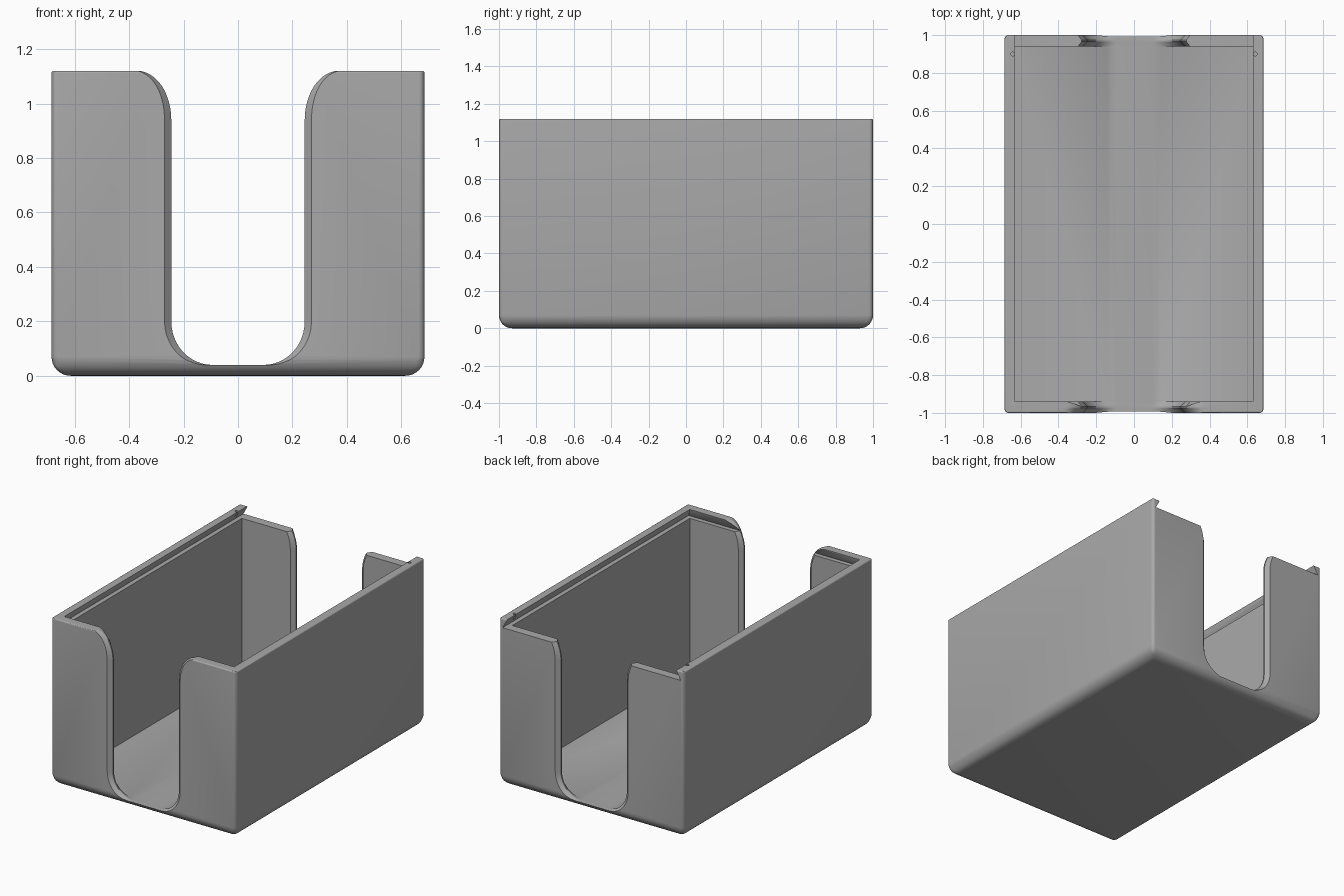
import bpy, bmesh, math

if "Cube" in bpy.data.objects:
    bpy.data.objects.remove(bpy.data.objects["Cube"], do_unlink=True)

W, L, H = 0.685, 1.0, 1.12          # outer half width, half length, height
IN_X, IN_Y, FLOOR = 0.63, 0.94, 0.04
LEDGE, UNDERCUT = 1.06, 0.03        # lid groove

grey = bpy.data.materials.new("plain grey")
grey.use_nodes = True
colour = (0.4, 0.4, 0.4, 1)
grey.diffuse_color = colour
grey.node_tree.nodes["Principled BSDF"].inputs["Base Color"].default_value = colour


def make(name, bm):
    bmesh.ops.recalc_face_normals(bm, faces=bm.faces)
    mesh = bpy.data.meshes.new(name)
    bm.to_mesh(mesh)
    bm.free()
    ob = bpy.data.objects.new(name, mesh)
    bpy.context.collection.objects.link(ob)
    mesh.materials.append(grey)
    return ob


def loft(name, rings):
    """Solid skinned through rings of equal point count."""
    bm = bmesh.new()
    rows = [[bm.verts.new(p) for p in ring] for ring in rings]
    n = len(rows[0])
    for a, b in zip(rows, rows[1:]):
        for i in range(n):
            j = (i + 1) % n
            bm.faces.new((a[i], a[j], b[j], b[i]))
    bm.faces.new(rows[0])
    bm.faces.new(rows[-1])
    return make(name, bm)


def rect(x, y0, y1, z):
    return [(-x, y0, z), (x, y0, z), (x, y1, z), (-x, y1, z)]


def apply_all(ob):
    bpy.context.view_layer.objects.active = ob
    for m in list(ob.modifiers):
        bpy.ops.object.modifier_apply(modifier=m.name)


# Outer body, with a large bottom rounding and finer upright and top ones
box = loft("card_box", [rect(W, -L, L, 0), rect(W, -L, L, H)])
weights = box.data.attributes.new("bevel_weight_edge", "FLOAT", "EDGE")
for e in box.data.edges:
    za, zb = (box.data.vertices[i].co.z for i in e.vertices)
    weights.data[e.index].value = 1 if za + zb < 0.01 else 0.3 if za != zb else 0.12
bevel = box.modifiers.new("rounding", "BEVEL")
bevel.limit_method = "WEIGHT"
bevel.width = 0.07
bevel.segments = 8

# Inner space
cavity = loft("cavity_cutter", [rect(IN_X, -IN_Y, IN_Y, FLOOR), rect(IN_X, -IN_Y, IN_Y, H + 0.2)])

# Dovetail track for a sliding lid, open at the back
u = UNDERCUT
lid = loft("lid_track_cutter", [rect(IN_X + u, -IN_Y - u, 1.2, LEDGE),
                                rect(IN_X, -IN_Y, 1.2, H - 0.005),
                                rect(IN_X, -IN_Y, 1.2, H + 0.2)])


# Finger slots: one cutter through both ends, flared to round the slot rims
def slot_ring(y, e):
    half = [(0.37, H + 0.2)]
    for k in range(13):                       # flared top
        t = math.pi / 2 * (1 - k / 12)
        c, s = math.cos(t), math.sin(t)
        half.append((0.37 - 0.125 * c + e * c * c, 0.94 + 0.18 * s - e * c * s))
    for k in range(13):                       # rounded bottom
        t = math.pi / 2 * k / 12
        c, s = math.cos(t), math.sin(t)
        half.append((0.095 + 0.15 * c + e * c * c, 0.2 - 0.16 * s - e * c * s))
    return [(x, y, z) for x, z in half] + [(-x, y, z) for x, z in reversed(half)]


r, stations = 0.025, [(1.1, 0.025)]
for k in range(7):                            # outer rim
    a = math.pi / 2 * k / 6
    stations.append((L - r * math.sin(a), r * (1 - math.cos(math.pi / 2 - a))))
for k in range(7):                            # inner rim
    a = math.pi / 2 * k / 6
    stations.append((IN_Y + r * math.cos(a), r * (1 - math.cos(a))))
rings = [slot_ring(y, e) for y, e in stations]
rings += [slot_ring(-y, e) for y, e in reversed(stations)]
slot = loft("finger_slot_cutter", rings)

# Small lid detents near the back of each rail
cutters = [cavity, lid, slot]
for side in (-1, 1):
    circle = [(math.cos(a * math.pi / 8) * 0.01 + side * 0.642,
               math.sin(a * math.pi / 8) * 0.01 + 0.9) for a in range(16)]
    cutters.append(loft("detent_cutter", [[(x, y, z) for x, y in circle] for z in (LEDGE + 0.01, H + 0.1)]))

for c in cutters:
    c.hide_render = True
    m = box.modifiers.new(c.name, "BOOLEAN")
    m.operation = "DIFFERENCE"
    m.solver = "EXACT"
    m.object = c
apply_all(box)
for c in cutters:
    bpy.data.objects.remove(c, do_unlink=True)

bpy.ops.object.select_all(action="DESELECT")
box.select_set(True)
bpy.context.view_layer.objects.active = box
bpy.ops.object.shade_smooth_by_angle(angle=math.radians(30))
